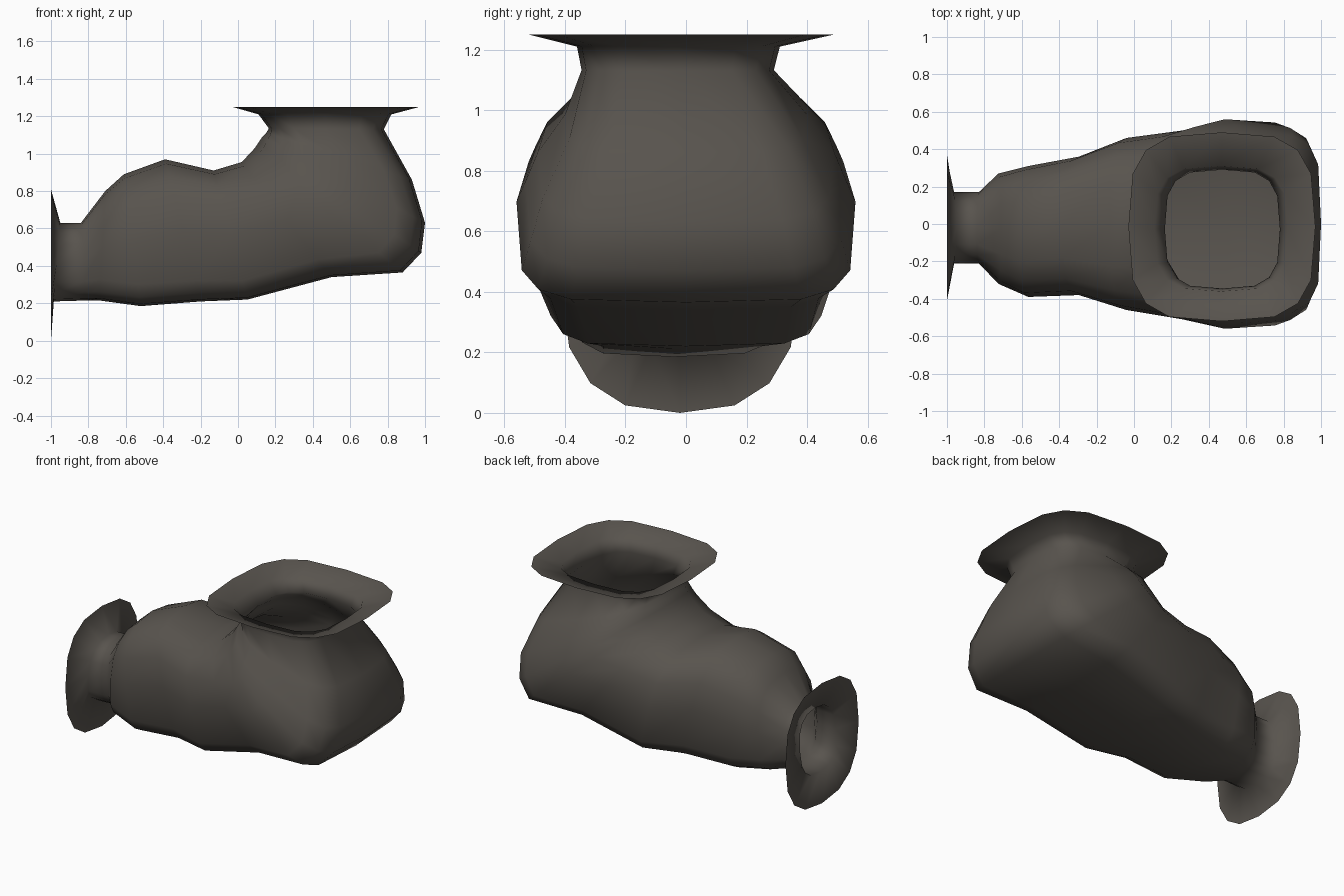
import bpy, bmesh, math

# One flat rock colour
rock = bpy.data.materials.new("dark brown grey rock")
rock.diffuse_color = (0.098, 0.088, 0.076, 1)

# Tunnel cross-sections from the side mouth to the top mouth:
# lower/outer point (x, z), upper/inner point (x, z), y min, y max,
# squareness of the lower half and of the upper half (smaller is squarer)
RINGS = [
    (-1.00, 0.00, -1.00, 0.81, -0.41, 0.37, 0.8, 0.75),   # side flange rim
    (-0.985, 0.21, -0.95, 0.63, -0.21, 0.17, 0.7, 0.8),   # side neck
    (-0.82, 0.215, -0.84, 0.63, -0.21, 0.17, 0.7, 0.8),
    (-0.74, 0.215, -0.71, 0.80, -0.32, 0.27, 0.5, 0.8),   # first swelling
    (-0.52, 0.185, -0.61, 0.89, -0.39, 0.31, 0.42, 0.8),
    (-0.20, 0.21, -0.39, 0.97, -0.38, 0.36, 0.36, 0.8),
    (0.05, 0.22, -0.13, 0.91, -0.46, 0.46, 0.36, 0.75),   # saddle
    (0.50, 0.34, 0.02, 0.955, -0.51, 0.50, 0.38, 0.85),   # elbow
    (0.88, 0.365, 0.09, 1.03, -0.56, 0.56, 0.4, 0.95),
    (0.98, 0.47, 0.11, 1.06, -0.53, 0.53, 0.42, 0.9),
    (1.00, 0.63, 0.13, 1.09, -0.49, 0.49, 0.45, 0.85),
    (0.93, 0.86, 0.15, 1.11, -0.40, 0.40, 0.5, 0.8),
    (0.78, 1.13, 0.165, 1.135, -0.345, 0.29, 0.6, 0.6),   # top neck
    (0.82, 1.21, 0.11, 1.21, -0.36, 0.31, 0.6, 0.6),
    (0.97, 1.25, -0.03, 1.25, -0.52, 0.49, 0.6, 0.6),     # top flange rim
]
SIDES = 16


def power(v, e):
    return math.copysign(abs(v) ** e, v) if abs(v) > 1e-6 else 0.0


def ring_verts(bm, ring):
    bx, bz, tx, tz, y0, y1, low, high = ring
    verts = []
    for k in range(SIDES):
        a = 2 * math.pi * k / SIDES
        e = high if math.cos(a) > 0 else low
        t = 0.5 + 0.5 * power(math.cos(a), e)
        y = (y0 + y1) / 2 + (y1 - y0) / 2 * power(math.sin(a), e)
        verts.append(bm.verts.new((bx + (tx - bx) * t, y, bz + (tz - bz) * t)))
    return verts


# Open-ended cave tunnel, lofted through the sections
bm = bmesh.new()
loops = [ring_verts(bm, r) for r in RINGS]
for a, b in zip(loops, loops[1:]):
    for k in range(SIDES):
        j = (k + 1) % SIDES
        bm.faces.new((a[k], b[k], b[j], a[j]))
mesh = bpy.data.meshes.new("cave_tunnel")
bm.to_mesh(mesh)
bm.free()
mesh.materials.append(rock)
tunnel = bpy.data.objects.new("cave_tunnel", mesh)
bpy.context.collection.objects.link(tunnel)

# Smooth rock shading
for p in mesh.polygons:
    p.use_smooth = True
